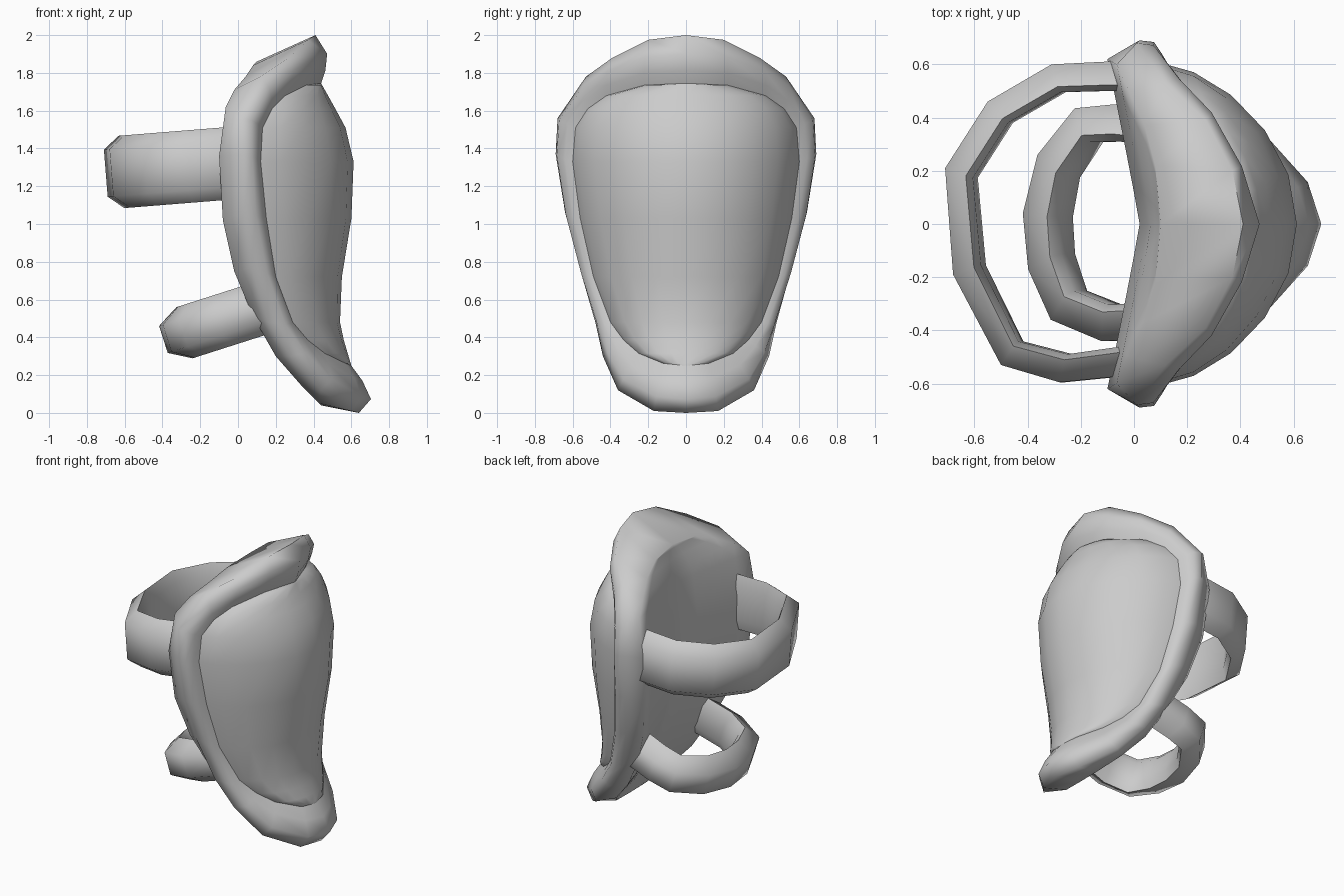
import bpy, bmesh, math
from mathutils import Vector

if "Cube" in bpy.data.objects:
    bpy.data.objects.remove(bpy.data.objects["Cube"])


def key(p):
    return (round(p[0], 3), round(abs(p[1]), 3), round(p[2], 3))


def make_object(name, bm, angle, sharp=()):
    bmesh.ops.remove_doubles(bm, verts=bm.verts, dist=0.0005)
    bmesh.ops.dissolve_degenerate(bm, edges=bm.edges, dist=0.0005)
    bmesh.ops.recalc_face_normals(bm, faces=bm.faces)
    me = bpy.data.meshes.new(name)
    bm.to_mesh(me)
    bm.free()
    ob = bpy.data.objects.new(name, me)
    bpy.context.collection.objects.link(ob)
    bpy.ops.object.select_all(action='DESELECT')
    bpy.context.view_layer.objects.active = ob
    ob.select_set(True)
    bpy.ops.object.shade_smooth_by_angle(angle=math.radians(angle))
    # crease along the given loop
    for e in me.edges:
        if all(key(me.vertices[v].co) in sharp for v in e.vertices):
            e.use_edge_sharp = True
    return ob


def loft(bm, rings, caps=False):
    rows = [[bm.verts.new(p) for p in r] for r in rings]
    n = len(rows[0])
    for a, b in zip(rows, rows[1:]):
        for i in range(n):
            k = (i + 1) % n
            bm.faces.new((a[i], a[k], b[k], b[i]))
    if caps:
        bm.faces.new(rows[0])
        bm.faces.new(rows[-1])


def lerp_profile(profile, z):
    # profile: (x, z) pairs from top to bottom
    if z >= profile[0][1]:
        return profile[0][0]
    for (x0, z0), (x1, z1) in zip(profile, profile[1:]):
        if z >= z1:
            return x1 + (x0 - x1) * (z - z1) / (z0 - z1)
    return profile[-1][0]


# Guard plate: half loops running from top centre, down the side, to bottom centre
back_edge = [(.10, 0, 1.86), (.08, .22, 1.84), (.04, .37, 1.78), (-.02, .50, 1.71),
             (-.065, .60, 1.62), (-.10, .62, 1.36), (-.08, .58, 1.02), (-.02, .50, .75),
             (.08, .41, .51), (.20, .35, .30), (.34, .28, .14), (.43, .15, .05), (.44, 0, .04)]
outer_edge = [(.41, 0, 2.0), (.37, .20, 1.975), (.27, .39, 1.88), (.12, .53, 1.78),
              (.01, .68, 1.56), (.02, .69, 1.37), (.03, .64, 1.06), (.07, .56, .77),
              (.16, .48, .48), (.28, .44, .30), (.44, .36, .12), (.60, .17, .01), (.64, 0, 0)]
rim_inner = [(.44, 0, 1.745), (.36, .22, 1.735), (.25, .42, 1.68), (.18, .52, 1.61),
             (.13, .585, 1.51), (.12, .60, 1.33), (.15, .56, 1.03), (.20, .49, .72),
             (.29, .40, .48), (.37, .33, .385), (.46, .25, .315), (.57, .12, .262), (.60, 0, .25)]
# Centre-line profiles of the front and the shallow hollow back
front_profile = [(.44, 1.745), (.51, 1.62), (.58, 1.49), (.612, 1.33), (.612, 1.12),
                 (.59, .95), (.555, .75), (.525, .57), (.55, .42), (.60, .25)]
back_profile = [(.10, 1.86), (.06, 1.7), (.02, 1.35), (.05, 1.0), (.12, .72),
                (.22, .48), (.33, .25), (.44, .04)]

COLS = 10
rings = []
for b, o, i in zip(back_edge, outer_edge, rim_inner):
    b, o, i = Vector(b), Vector(o), Vector(i)
    # rounded crest of the rim, fuller towards the centre line
    s = min(o.y / .68, 1)
    out = Vector((.08 - .06 * s if o.z < 1 else .05 - .035 * s,
                  .03 * s, .015 * (o.z - 1) - .012 * (1 - s)))
    crest = [o.lerp(i, .4) + out, o.lerp(i, .75) + out * .6]
    fx, bx = lerp_profile(front_profile, i.z), lerp_profile(back_profile, b.z)
    front, back = [], []
    for k in range(COLS + 1):
        a = math.pi * k / COLS
        bulge = max(math.sin(a), 0) ** 1.32
        front.append(Vector((i.x + (fx - i.x) * bulge, i.y * math.cos(a), i.z)))
        t = 1 - 2 * k / COLS
        back.append(Vector((b.x + (bx - b.x) * (1 - abs(t) ** 1.05), -b.y * t, b.z)))
    flip = [Vector((p.x, -p.y, p.z)) for p in (crest[1], crest[0], o)]
    rings.append(front + flip + back + [o, crest[0], crest[1]])
bm = bmesh.new()
loft(bm, rings)
make_object("guard_plate", bm, 85, {key(p) for p in rim_inner})


# Straps: rounded band swept along a loop behind the plate
def strap(name, path, z0, slope, half, edge_half, thick, centre):
    h = Vector((-slope, 0, 1)).normalized()
    rings = []
    for x, y in path:
        p = Vector((x, y, z0 + slope * x))
        inward = Vector((min(centre - x, 0) if x > centre else centre - x, -y, 0))
        if x > centre:
            inward.x = 0
        inward = inward.normalized()
        inward.z = slope * inward.x
        rings.append([p + h * edge_half, p + inward * thick * .8 + h * half,
                      p + inward * thick + h * half * .6,
                      p + inward * thick - h * half * .6,
                      p + inward * thick * .8 - h * half, p - h * edge_half])
    bm = bmesh.new()
    loft(bm, rings, caps=True)
    make_object(name, bm, 65)


strap("upper_strap",
      [(.03, .61), (-.10, .61), (-.30, .60), (-.54, .46), (-.70, .21),
       (-.67, -.19), (-.49, -.53), (-.27, -.595), (-.07, -.575), (.03, -.56)],
      1.325, .08, .192, .125, .11, -.1)
strap("lower_strap",
      [(.14, .43), (-.05, .45), (-.20, .435), (-.34, .26), (-.395, .04),
       (-.375, -.17), (-.29, -.36), (-.10, -.44), (.14, -.43)],
      .515, .32, .142, .075, .14, 0)
